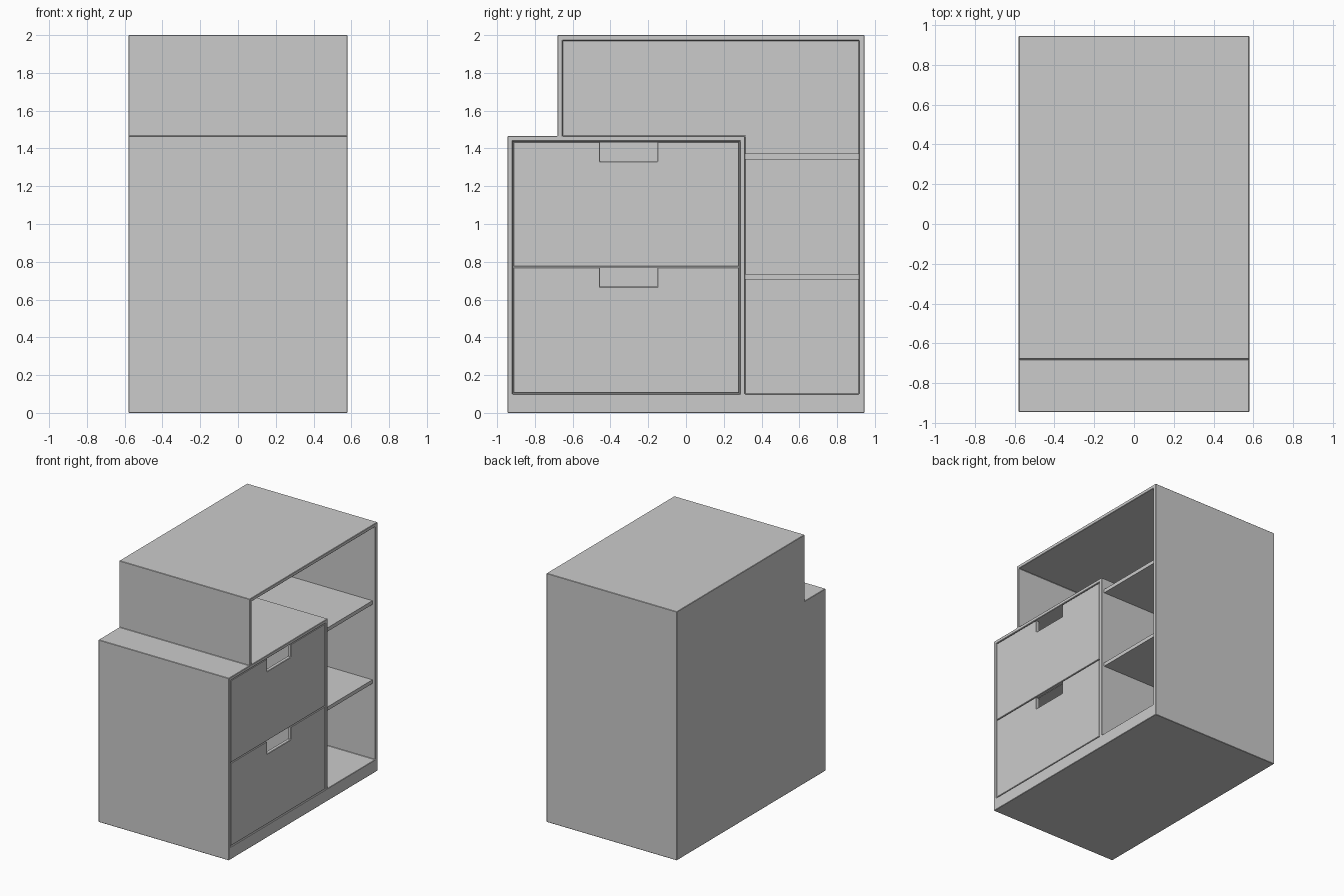
import bpy, bmesh

if "Cube" in bpy.data.objects:
    bpy.data.objects.remove(bpy.data.objects["Cube"])


def prism(name, profile, x0, x1, bevel=0.0):
    """Extrude a (y, z) profile along x from x0 to x1."""
    bm = bmesh.new()
    face = bm.faces.new([bm.verts.new((x0, y, z)) for y, z in profile])
    ext = bmesh.ops.extrude_face_region(bm, geom=[face])
    verts = [g for g in ext["geom"] if isinstance(g, bmesh.types.BMVert)]
    bmesh.ops.translate(bm, verts=verts, vec=(x1 - x0, 0, 0))
    bmesh.ops.recalc_face_normals(bm, faces=bm.faces)
    mesh = bpy.data.meshes.new(name)
    bm.to_mesh(mesh)
    bm.free()
    ob = bpy.data.objects.new(name, mesh)
    bpy.context.collection.objects.link(ob)
    if bevel:
        add_bevel(ob, bevel)
    return ob


def add_bevel(ob, width):
    mod = ob.modifiers.new("bevel", 'BEVEL')
    mod.width = width
    mod.segments = 1
    mod.limit_method = 'ANGLE'


def rect(y0, y1, z0, z1):
    return [(y0, z0), (y1, z0), (y1, z1), (y0, z1)]


def cut(target, name, profile, x0, x1):
    cutter = prism(name, profile, x0, x1)
    cutter.hide_render = True
    cutter.hide_viewport = True
    cutter.display_type = 'WIRE'
    mod = target.modifiers.new(name, 'BOOLEAN')
    mod.operation = 'DIFFERENCE'
    mod.solver = 'EXACT'
    mod.object = cutter


HX = 0.58           # half width
BACK = -HX + 0.03   # inner face of the closed side

# stepped cabinet body, open towards +x
body = prism("cabinet_body", [(-0.945, 0), (0.945, 0), (0.945, 2), (-0.68, 2),
                              (-0.68, 1.465), (-0.945, 1.465)], -HX, HX)
cut(body, "drawer_bay_cutter", rect(-0.918, 0.285, 0.1, 1.438), BACK, 0.7)
cut(body, "open_bay_cutter", [(0.313, 0.1), (0.916, 0.1), (0.916, 1.972), (-0.653, 1.972),
                              (-0.653, 1.465), (0.313, 1.465)], BACK, 0.7)
add_bevel(body, 0.003)

# shelves in the tall open bay
for name, z in (("lower_shelf", 0.706), ("upper_shelf", 1.342)):
    prism(name, rect(0.312, 0.917, z, z + 0.03), BACK - 0.005, 0.555)

# drawers: notched front plus an open box behind it
Y0, Y1 = -0.913, 0.28
for name, z0, z1 in (("lower_drawer", 0.105, 0.77), ("upper_drawer", 0.775, 1.434)):
    zn = z1 - 0.102
    prism(name + "_front", [(Y0, z0), (Y1, z0), (Y1, z1), (-0.152, z1), (-0.152, zn),
                            (-0.455, zn), (-0.455, z1), (Y0, z1)], 0.547, 0.577, 0.003)
    prism(name + "_floor", rect(Y0, Y1, z0, z0 + 0.02), -0.53, 0.547)
    prism(name + "_back", rect(Y0, Y1, z0 + 0.02, z1), -0.53, -0.51)
    for side, y in (("left", Y0), ("right", Y1 - 0.02)):
        prism(name + "_side_" + side, rect(y, y + 0.02, z0 + 0.02, z1), -0.51, 0.547)
